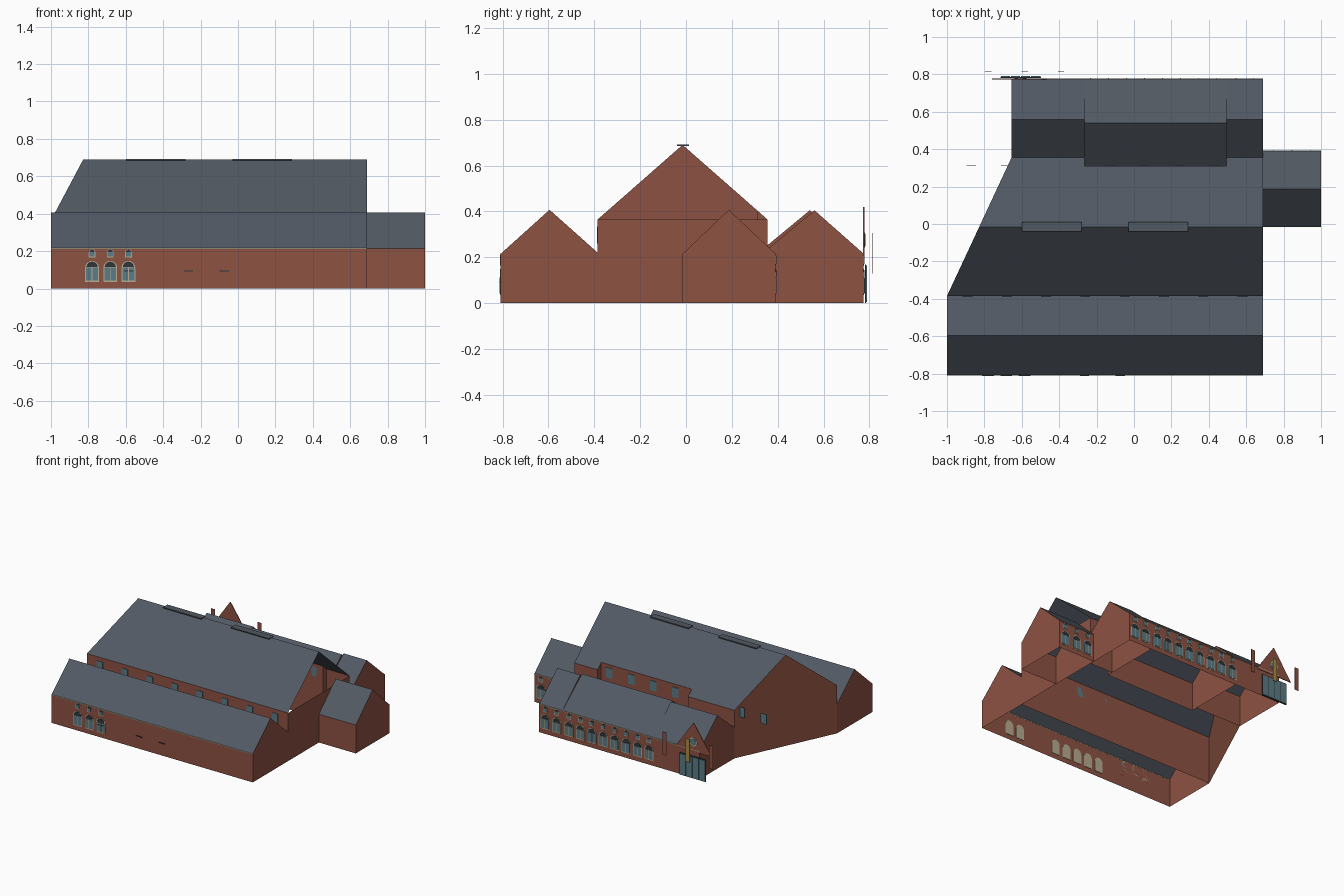
import bpy, bmesh
from math import sin, cos, pi

if "Cube" in bpy.data.objects:
    bpy.data.objects.remove(bpy.data.objects["Cube"])

def mat(name, rgb):
    m = bpy.data.materials.new(name)
    m.diffuse_color = (*rgb, 1)
    m.use_nodes = True
    m.node_tree.nodes["Principled BSDF"].inputs["Base Color"].default_value = m.diffuse_color
    return m

BRICK = mat("brick", (0.27, 0.085, 0.055))
SLATE = mat("slate", (0.085, 0.10, 0.125))
GLASS = mat("glass", (0.10, 0.20, 0.24))
DARK = mat("dark", (0.03, 0.035, 0.04))
STONE = mat("stone", (0.48, 0.41, 0.28))
GOLD = mat("gold", (0.40, 0.27, 0.06))

def finish(name, bm, material):
    me = bpy.data.meshes.new(name)
    bm.to_mesh(me)
    bm.free()
    ob = bpy.data.objects.new(name, me)
    bpy.context.collection.objects.link(ob)
    me.materials.append(material)
    return ob

def sheet(bm, *pts):
    bm.faces.new([bm.verts.new(p) for p in pts])

def prism(bm, prof, y0, y1):
    """Thin solid from an x-z outline, between two y planes."""
    a = [bm.verts.new((x, y0, z)) for x, z in prof]
    b = [bm.verts.new((x, y1, z)) for x, z in prof]
    faces = [bm.faces.new(a), bm.faces.new(b[::-1])]
    n = len(prof)
    for i in range(n):
        faces.append(bm.faces.new((a[i], b[i], b[(i + 1) % n], a[(i + 1) % n])))
    bmesh.ops.recalc_face_normals(bm, faces=faces)

def rect(x0, x1, z0, z1):
    return [(x0, z0), (x1, z0), (x1, z1), (x0, z1)]

def arch(cx, w, z0, z1):
    """Rectangle with a round head, top at z1."""
    r = w / 2
    head = [(cx + r * cos(t * pi / 8), z1 - r + r * sin(t * pi / 8)) for t in range(9)]
    return [(cx - r, z0), (cx + r, z0)] + head if z1 - r > z0 + 1e-4 else head

def slabs(name, profiles, y0, y1, material):
    bm = bmesh.new()
    for p in profiles:
        prism(bm, p, y0, y1)
    finish(name, bm, material)

# Gabled shed: brick shell, open below, plus a two-slope roof
def shed(name, x0, x1, y0, y1, yr, e0, e1, ridge, sides=(True, True)):
    bm = bmesh.new()
    for x in (x0, x1):
        sheet(bm, (x, y0, 0), (x, y1, 0), (x, y1, e1), (x, yr, ridge), (x, y0, e0))
    for y, e, on in ((y0, e0, sides[0]), (y1, e1, sides[1])):
        if on:
            sheet(bm, (x0, y, 0), (x1, y, 0), (x1, y, e), (x0, y, e))
    finish(name + "_walls", bm, BRICK)
    bm = bmesh.new()
    sheet(bm, (x0, y0, e0), (x1, y0, e0), (x1, yr, ridge), (x0, yr, ridge))
    sheet(bm, (x0, yr, ridge), (x1, yr, ridge), (x1, y1, e1), (x0, y1, e1))
    finish(name + "_roof", bm, SLATE)

shed("front_aisle", -1, 0.69, -0.808, -0.385, -0.595, 0.215, 0.22, 0.407, (True, False))
shed("back_left_wing", -0.655, -0.265, 0.355, 0.775, 0.56, 0.235, 0.215, 0.405, (False, True))
shed("back_middle_wing", -0.265, 0.495, 0.31, 0.775, 0.54, 0.215, 0.215, 0.405, (False, True))
shed("back_right_wing", 0.495, 0.69, 0.355, 0.775, 0.56, 0.235, 0.215, 0.405, (False, True))
shed("side_annexe", 0.69, 1, -0.015, 0.39, 0.187, 0.215, 0.215, 0.407)

# Main hall: skewed left gable, notched rear slope, open right gable
YF, YN, YB, YR, ZE, ZR = -0.385, 0.31, 0.355, -0.015, 0.365, 0.69
NX0, NX1, XR = -0.265, 0.495, 0.69
ZN = ZR - (YN - YR) * (ZR - ZE) / (YB - YR)
def skew(y):
    return -1 + (y - YF) * 0.345 / (YB - YF)

bm = bmesh.new()
sheet(bm, (-1, YF, 0), (XR, YF, 0), (XR, YF, ZE), (-1, YF, ZE))
sheet(bm, (-1, YF, 0), (-1, YF, ZE), (skew(YR), YR, ZR), (skew(YB), YB, ZE), (skew(YB), YB, 0))
sheet(bm, (XR, YF, 0), (XR, YB, 0), (XR, YB, ZE), (XR, YF, ZE))
for x0, x1, y, z in ((skew(YB), NX0, YB, ZE), (NX0, NX1, YN, ZN), (NX1, XR, YB, ZE)):
    sheet(bm, (x0, y, 0), (x1, y, 0), (x1, y, z), (x0, y, z))
for x in (NX0, NX1):
    sheet(bm, (x, YN, 0), (x, YB, 0), (x, YB, ZE), (x, YN, ZN))
finish("hall_walls", bm, BRICK)

bm = bmesh.new()
sheet(bm, (-1, YF, ZE), (XR, YF, ZE), (XR, YR, ZR), (skew(YR), YR, ZR))
sheet(bm, (skew(YR), YR, ZR), (XR, YR, ZR), (XR, YB, ZE), (NX1, YB, ZE),
      (NX1, YN, ZN), (NX0, YN, ZN), (NX0, YB, ZE), (skew(YB), YB, ZE))
finish("hall_roof", bm, SLATE)

# Flat vents along the ridge
slabs("ridge_vents", [rect(x, x + 0.32, 0.684, 0.692) for x in (-0.6, -0.03)], -0.04, 0.012, SLATE)

# Arched windows: stone surround, glass, dark head, small light above
def window_row(name, xs, y, s):
    slabs(name + "_surrounds", [arch(x, 0.074, 0.036, 0.148) for x in xs]
          + [arch(x, 0.036, 0.165, 0.21) for x in xs], y, y + s * 0.002, STONE)
    slabs(name + "_glass", [rect(x - 0.032, x + 0.032, 0.042, 0.112) for x in xs]
          + [rect(x - 0.014, x + 0.014, 0.17, 0.194) for x in xs], y, y + s * 0.004, GLASS)
    slabs(name + "_heads", [arch(x, 0.06, 0.114, 0.144) for x in xs]
          + [arch(x, 0.028, 0.194, 0.208) for x in xs], y, y + s * 0.004, DARK)
    slabs(name + "_bars", [rect(x - 0.002, x + 0.002, 0.042, 0.112) for x in xs],
          y, y + s * 0.005, STONE)

window_row("front_windows", [-0.78 + 0.097 * i for i in range(3)], -0.808, -1)
window_row("back_windows", [0.64, 0.545] + [0.44 - 0.096 * i for i in range(8)], 0.775, 1)
window_row("annexe_windows", [0.745, 0.845, 0.945], 0.39, 1)

# Blind window panels behind the front wall, and slits outside
slabs("inner_panels", [arch(x, 0.07, 0.036, 0.148) for x in
      (0.447, 0.35, 0.03, -0.067, -0.164, -0.26, -0.357)], -0.806, -0.803, STONE)
slabs("wall_slits", [rect(x - 0.025, x + 0.025, 0.09, 0.097) for x in
      (-0.585, -0.265, -0.073)], -0.813, -0.808, DARK)

# Clerestory windows on both sides of the hall
for side, xs, y, s, z in (
        ("front", [-0.89 + 0.21 * i for i in range(8)], YF, -1, 0.26),
        ("back", [-0.87 + 0.185 * i for i in range(8)], YN, 1, 0.305)):
    slabs(side + "_clerestory", [rect(x - 0.026, x + 0.026, z, z + 0.075) for x in xs],
          y, y + s * 0.004, GLASS)

# Stone cornices under the eaves
for name, x0, x1, y in (("front", -1, 0.69, -0.809), ("back", -0.655, 0.69, 0.776),
                        ("annexe", 0.69, 1, 0.391)):
    slabs(name + "_cornice", [rect(x0, x1, 0.211, 0.216)], y - 0.002, y + 0.002, STONE)

# Entrance: gable panel, round window, doors, hanging banners
slabs("entrance_gable", [[(-0.76, 0.2), (-0.455, 0.2), (-0.607, 0.42)]], 0.772, 0.778, BRICK)
for name, r, d, m in (("ring", 0.033, 0.781, STONE), ("pane", 0.026, 0.783, GLASS)):
    slabs("round_window_" + name, [[(-0.607 + r * cos(i * pi / 8), 0.275 + r * sin(i * pi / 8))
                                    for i in range(16)]], 0.778, d, m)
slabs("door_frame", [rect(-0.715, -0.497, 0, 0.168)], 0.780, 0.785, DARK)
slabs("door_leaves", [rect(-0.712 + 0.054 * i, -0.663 + 0.054 * i, 0.005, 0.163)
                      for i in range(4)], 0.785, 0.790, GLASS)
for name, x, m in (("left", -0.39, BRICK), ("middle", -0.585, GOLD), ("right", -0.78, BRICK)):
    slabs(name + "_banner", [rect(x - 0.017, x + 0.017, 0.13, 0.305)], 0.813, 0.816, m)
